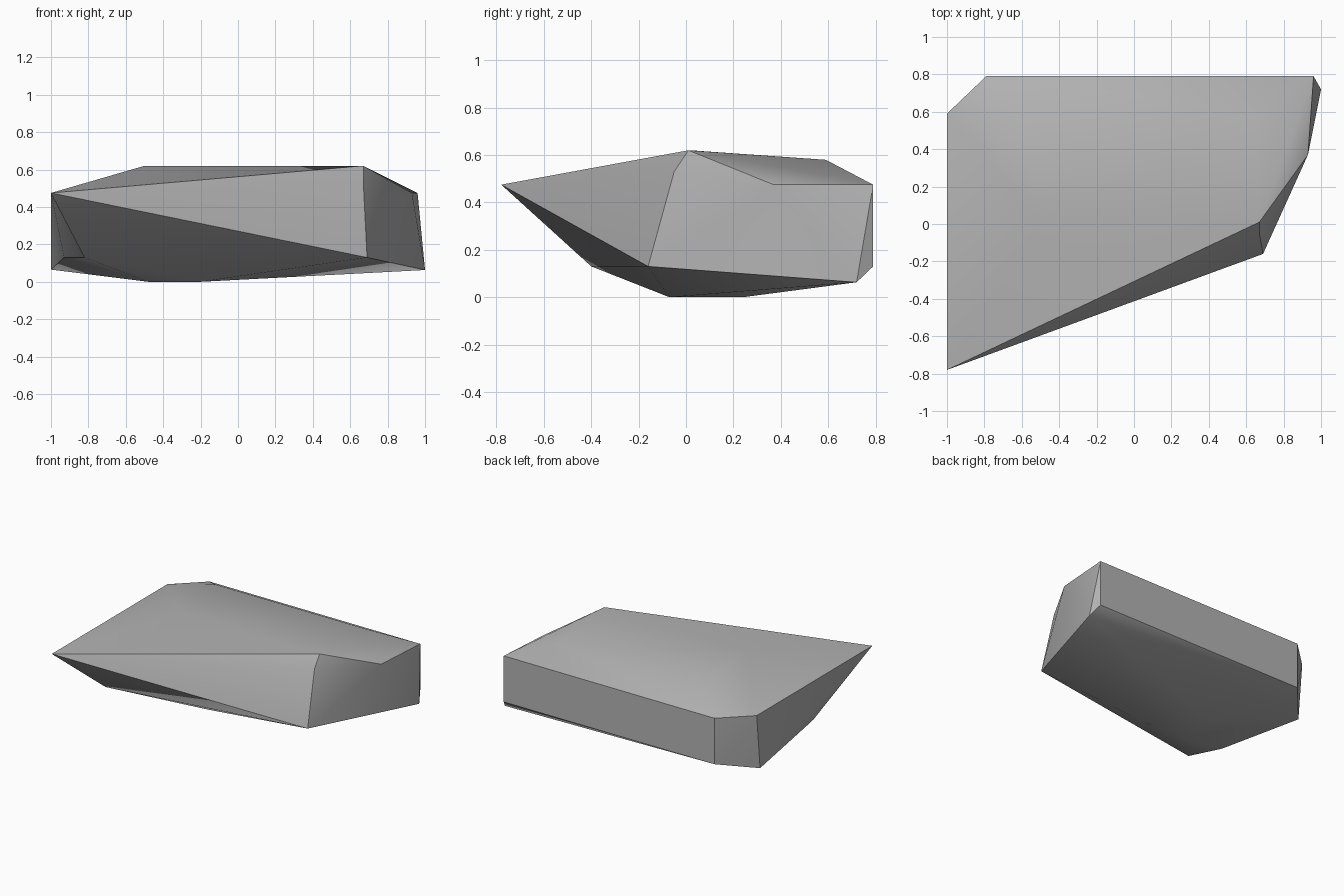
import bpy
import bmesh
import math

# Remove the default cube if present
default_cube = bpy.data.objects.get("Cube")
if default_cube:
    bpy.data.objects.remove(default_cube, do_unlink=True)


def make_material(name, colour):
    material = bpy.data.materials.new(name)
    material.use_nodes = True
    material.diffuse_color = colour
    shader = material.node_tree.nodes["Principled BSDF"]
    shader.inputs["Base Color"].default_value = colour
    return material


def hull_object(name, corners, material):
    """Wrap a faceted solid tightly around the given corner points."""
    mesh = bpy.data.meshes.new(name)
    bm = bmesh.new()
    for corner in corners:
        bm.verts.new(corner)
    result = bmesh.ops.convex_hull(bm, input=bm.verts[:])
    unused = set(result["geom_interior"]) | set(result["geom_unused"])
    loose = [item for item in unused if isinstance(item, bmesh.types.BMVert)]
    bmesh.ops.delete(bm, geom=loose, context="VERTS")
    bmesh.ops.recalc_face_normals(bm, faces=bm.faces[:])
    bm.to_mesh(mesh)
    bm.free()
    mesh.materials.append(material)
    obj = bpy.data.objects.new(name, mesh)
    bpy.context.scene.collection.objects.link(obj)
    return obj


# Upper rim, running from the pointed front corner around the outline
upper_rim = [
    (-1, -.78, .475),
    (.67, .01, .62),
    (.93, .37, .475),
    (.96, .79, .475),
    (-.79, .79, .475),
    (-1, .59, .475),
]

# Gentle rise across the top
crown = [(-.5, .02, .62), (-.6, .59, .58), (.65, .59, .58)]

# Lower rim, with the undercut front
lower_rim = [
    (.67, -.05, .53),
    (.69, -.16, .13),
    (1, .72, .063),
    (.96, .79, .13),
    (-.79, .79, .13),
    (-1, .55, .065),
    (-.93, -.18, .13),
    (-.82, -.4, .13),
]

# Small flat patch the stone rests on
foot = [(x, y, 0) for x in (-.48, -.2) for y in (-.07, .24)]

grey_stone = make_material("grey stone", (.45, .45, .45, 1))
rock = hull_object("rock_slab", upper_rim + crown + lower_rim + foot, grey_stone)

# Soft shading across shallow facets, crisp along the main ridges
bpy.ops.object.select_all(action="DESELECT")
rock.select_set(True)
bpy.context.view_layer.objects.active = rock
bpy.ops.object.shade_smooth_by_angle(angle=math.radians(30))
